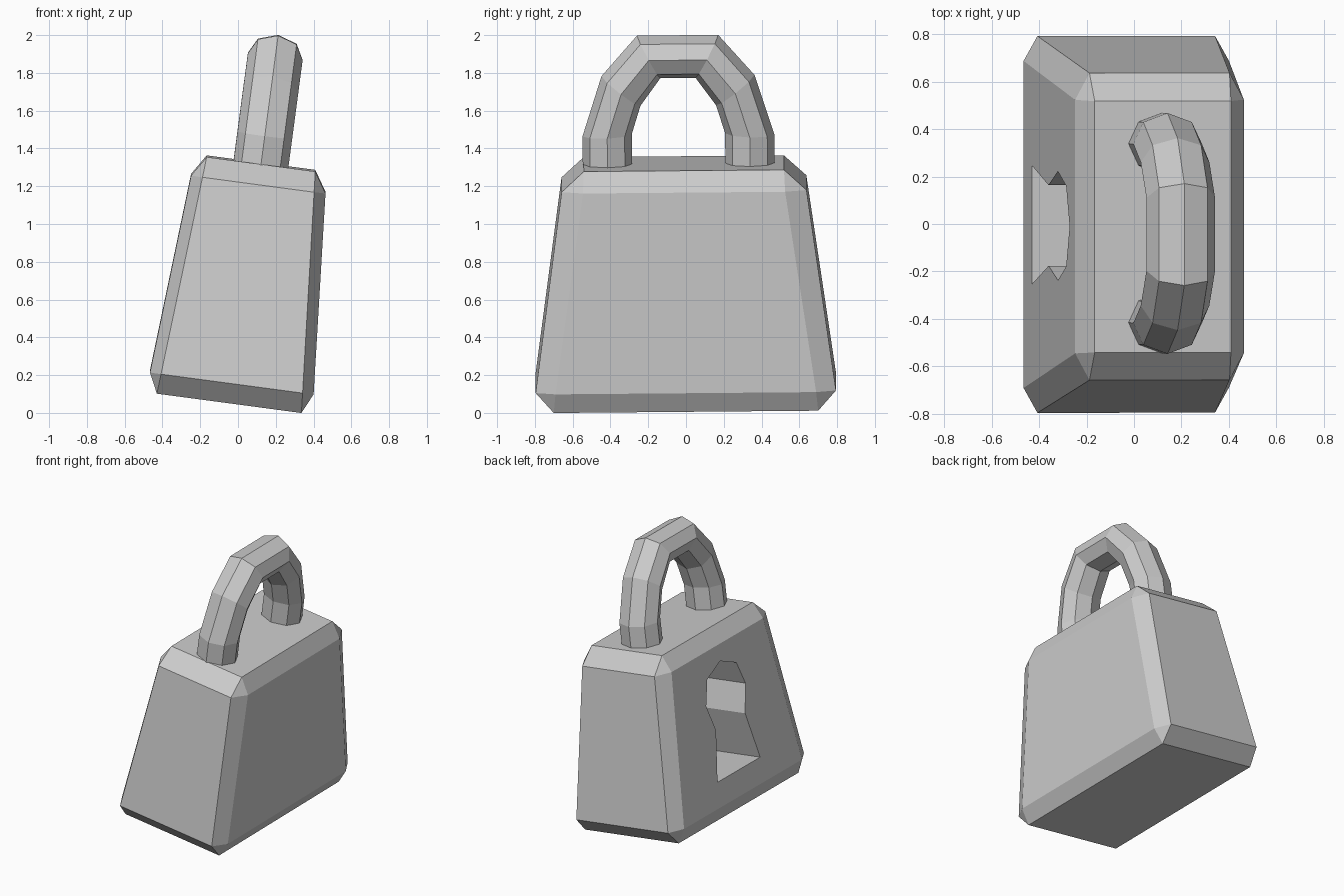
import bpy, bmesh, math
from mathutils import Matrix

if "Cube" in bpy.data.objects:
    bpy.data.objects.remove(bpy.data.objects["Cube"])

# Whole padlock leans to +x and very slightly to -y
LEAN = (Matrix.Rotation(math.radians(0.5), 4, 'X')
        @ Matrix.Rotation(math.radians(7.6), 4, 'Y')
        @ Matrix.Translation((-0.054, 0, 0)))


def finish(bm, name):
    bmesh.ops.recalc_face_normals(bm, faces=bm.faces[:])
    mesh = bpy.data.meshes.new(name)
    bm.to_mesh(mesh)
    bm.free()
    obj = bpy.data.objects.new(name, mesh)
    obj.matrix_world = LEAN
    bpy.context.collection.objects.link(obj)
    return obj


# Tapered, chamfered body: six points per corner column, hulled
corner = [(0.386, 0.70, 0.05), (0.437, 0.69, 0.156), (0.378, 0.795, 0.156),
          (0.359, 0.535, 1.217), (0.298, 0.648, 1.217), (0.29, 0.53, 1.325)]
bm = bmesh.new()
for sx in (-1, 1):
    for sy in (-1, 1):
        for x, y, z in corner:
            bm.verts.new((sx * x, sy * y, z))
bmesh.ops.convex_hull(bm, input=bm.verts[:])
bmesh.ops.dissolve_limit(bm, angle_limit=math.radians(4),
                         verts=bm.verts[:], edges=bm.edges[:])
body = finish(bm, "lock_body")

# Keyhole cutter: mirrored profile pushed into the -x face
half = [(0.25, 0.33), (0.17, 0.671), (0.23, 0.864), (0.17, 1.033)]
profile = half + [(0, 1.104)] + [(-y, z) for y, z in reversed(half)]
bm = bmesh.new()
face = bm.faces.new([bm.verts.new((-0.8, y, z)) for y, z in profile])
ext = bmesh.ops.extrude_face_region(bm, geom=[face])
bmesh.ops.translate(bm, vec=(0.8, 0, 0),
                    verts=[g for g in ext["geom"] if isinstance(g, bmesh.types.BMVert)])
cutter = finish(bm, "keyhole_cutter")
cutter.hide_render = True
cutter.hide_set(True)
cut = body.modifiers.new("keyhole", 'BOOLEAN')
cut.operation = 'DIFFERENCE'
cut.solver = 'EXACT'
cut.object = cutter

# Shackle: octagonal rings between outer and inner (y, z) arch points
arch = [((0.508, 1.31), (0.247, 1.31)), ((0.508, 1.475), (0.247, 1.485)),
        ((0.405, 1.795), (0.20, 1.635)), ((0.215, 2.01), (0.093, 1.782))]
stations = arch + [((-o[0], o[1]), (-i[0], i[1])) for o, i in reversed(arch)]
SIDES, WIDTH, SHIFT = 8, 0.146, -0.027
bm = bmesh.new()
rings = []
for (oy, oz), (iy, iz) in stations:
    ring = []
    for k in range(SIDES):
        a = 2 * math.pi * k / SIDES
        t = (1 + math.cos(a)) / 2
        ring.append(bm.verts.new((WIDTH * math.sin(a),
                                  SHIFT + iy + (oy - iy) * t,
                                  iz + (oz - iz) * t)))
    rings.append(ring)
for r0, r1 in zip(rings, rings[1:]):
    for k in range(SIDES):
        n = (k + 1) % SIDES
        bm.faces.new((r0[k], r0[n], r1[n], r1[k]))
bm.faces.new(rings[0])
bm.faces.new(rings[-1])
finish(bm, "shackle")
